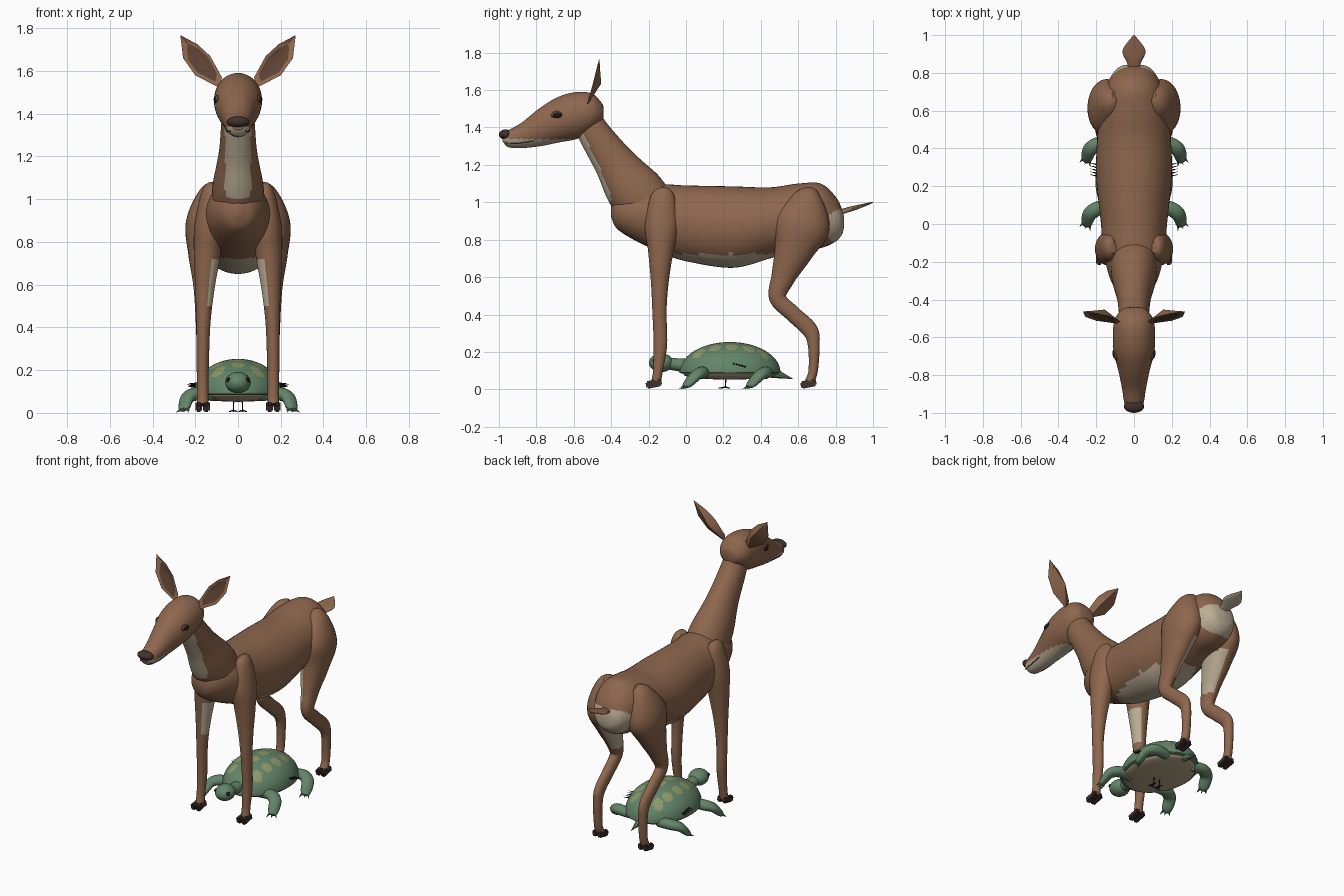
import bpy, bmesh, math
from mathutils import Vector, Matrix

if "Cube" in bpy.data.objects:
    bpy.data.objects.remove(bpy.data.objects["Cube"])


def material(name, rgb):
    m = bpy.data.materials.new(name)
    m.diffuse_color = (*rgb, 1)
    m.use_nodes = True
    m.node_tree.nodes["Principled BSDF"].inputs["Base Color"].default_value = m.diffuse_color
    return m


BROWN = material("brown_fur", (0.27, 0.135, 0.075))
CREAM = material("cream_fur", (0.50, 0.42, 0.30))
DARK = material("dark_hoof", (0.05, 0.032, 0.026))
INNER = material("inner_ear", (0.11, 0.055, 0.033))
BLACK = material("black", (0.012, 0.010, 0.010))
GREEN = material("turtle_green", (0.125, 0.235, 0.14))
PATCH = material("shell_patch", (0.27, 0.32, 0.14))
TAN = material("turtle_belly", (0.48, 0.38, 0.24))


def finish(name, bm, mats, rule=None, mirror=False):
    bmesh.ops.recalc_face_normals(bm, faces=bm.faces[:])
    bm.normal_update()
    for f in bm.faces:
        if rule:
            f.material_index = int(rule(f.calc_center_median(), f.normal))
        f.smooth = True
    me = bpy.data.meshes.new(name)
    bm.to_mesh(me)
    bm.free()
    for m in mats:
        me.materials.append(m)
    ob = bpy.data.objects.new(name, me)
    bpy.context.collection.objects.link(ob)
    if mirror:
        ob.modifiers.new("Mirror", 'MIRROR').use_mirror_merge = False
    return ob


def smooth_path(pts, steps):
    """Catmull-Rom through points of any dimension."""
    out = []
    for i in range(len(pts) - 1):
        a, b, c, d = (pts[max(i - 1, 0)], pts[i], pts[i + 1], pts[min(i + 2, len(pts) - 1)])
        for k in range(steps):
            t = k / steps
            out.append([0.5 * (2 * q + (r - p) * t + (2 * p - 5 * q + 4 * r - s) * t * t
                        + (3 * q - p - 3 * r + s) * t ** 3) for p, q, r, s in zip(a, b, c, d)])
    return out + [list(pts[-1])]


def tube(name, pts, mats, rule=None, mirror=False, ref=(1, 0, 0), axis=None, sides=32, steps=8):
    """Elliptical loft; each point is x, y, z, radius along ref, radius across it."""
    rows = smooth_path(pts, steps)
    bm = bmesh.new()
    rings = []
    for i, r in enumerate(rows):
        c = Vector(r[:3])
        t = Vector(axis) if axis else Vector(rows[min(i + 1, len(rows) - 1)][:3]) - Vector(rows[max(i - 1, 0)][:3])
        t.normalize()
        u = Vector(ref)
        u = (u - t * u.dot(t)).normalized()
        v = t.cross(u)
        ru, rv = max(r[3], 0.003), max(r[4], 0.003)
        rings.append([bm.verts.new(c + u * ru * math.cos(a) + v * rv * math.sin(a))
                      for a in (2 * math.pi * k / sides for k in range(sides))])
    for p, q in zip(rings, rings[1:]):
        for k in range(sides):
            n = (k + 1) % sides
            bm.faces.new((p[k], p[n], q[n], q[k]))
    bm.faces.new(rings[0])
    bm.faces.new(rings[-1])
    return finish(name, bm, mats, rule, mirror)


def loft_y(name, secs, mats, rule):
    """Upright sections given as y, bottom, top, half width."""
    return tube(name, [(0, y, (b + t) / 2, w, (t - b) / 2) for y, b, t, w in secs],
                mats, rule, axis=(0, 1, 0), sides=48, steps=10)


def ball(name, c, s, mats, mirror=False, rule=None, seg=24, flat_below=None):
    bm = bmesh.new()
    bmesh.ops.create_uvsphere(bm, u_segments=seg, v_segments=seg // 2, radius=1)
    for v in bm.verts:
        if flat_below is not None and v.co.z < 0:
            v.co.z *= flat_below
        v.co = Vector(c) + Vector([a * b for a, b in zip(v.co, s)])
    return finish(name, bm, mats, rule, mirror)


def spikes(name, segs, r, mat, mirror=True, tip=0.0):
    bm = bmesh.new()
    for p, q in segs:
        p, q = Vector(p), Vector(q)
        m = Matrix.Translation((p + q) / 2) @ (q - p).to_track_quat('Z', 'Y').to_matrix().to_4x4()
        bmesh.ops.create_cone(bm, cap_ends=True, segments=8, radius1=r, radius2=r * tip,
                              depth=(q - p).length, matrix=m)
    return finish(name, bm, [mat], mirror=mirror)


# Deer body with pale belly and rump
def body_rule(c, n):
    belly = c.z < 0.725 and n.z < -0.3 and -0.1 < c.y < 0.5
    rump = c.y > 0.72 and math.hypot(c.y - 0.84, c.z - 0.87) < 0.095
    return belly or rump


loft_y("deer_body", [(-0.40, 0.92, 0.98, 0.02), (-0.37, 0.86, 1.03, 0.08), (-0.28, 0.80, 1.07, 0.13),
                     (-0.13, 0.73, 1.095, 0.165), (0.0, 0.685, 1.09, 0.175), (0.25, 0.65, 1.085, 0.20),
                     (0.45, 0.70, 1.08, 0.195), (0.6, 0.74, 1.10, 0.18), (0.72, 0.755, 1.10, 0.15),
                     (0.80, 0.79, 1.03, 0.11), (0.835, 0.83, 0.96, 0.07), (0.845, 0.87, 0.92, 0.02)],
       [BROWN, CREAM], body_rule)

# Neck with pale throat
tube("deer_neck", [(0, -0.13, 0.93, 0.12, 0.12), (0, -0.265, 1.05, 0.12, 0.15), (0, -0.385, 1.215, 0.09, 0.11),
                   (0, -0.485, 1.36, 0.078, 0.088), (0, -0.53, 1.44, 0.07, 0.08)], [BROWN, CREAM],
     lambda c, n: n.y < -0.3 and abs(c.x) < 0.06 and c.z > 1.01, sides=48)

# Head, chin, nose, mouth and eyes
loft_y("deer_head", [(-0.98, 1.325, 1.355, 0.025), (-0.95, 1.295, 1.385, 0.05), (-0.88, 1.29, 1.425, 0.062),
                     (-0.78, 1.30, 1.505, 0.082), (-0.68, 1.32, 1.565, 0.107), (-0.58, 1.34, 1.59, 0.112),
                     (-0.50, 1.38, 1.58, 0.10), (-0.45, 1.43, 1.53, 0.06), (-0.44, 1.46, 1.50, 0.02)],
       [BROWN, CREAM], lambda c, n: c.z < 1.338 and c.y < -0.6)
ball("deer_nose", (0, -0.965, 1.362), (0.054, 0.035, 0.027), [DARK])
ball("deer_eyelid", (0.094, -0.683, 1.467), (0.014, 0.040, 0.022), [INNER], True)
ball("deer_eye", (0.1, -0.685, 1.466), (0.014, 0.028, 0.016), [BLACK], True)
tube("deer_mouth", [(0.037, -0.965, 1.318, 0.003, 0.003), (0.05, -0.9, 1.315, 0.003, 0.003),
                    (0.056, -0.81, 1.328, 0.003, 0.003)], [DARK], mirror=True, sides=6)

# Kite shaped ears with a dark hollow
bm = bmesh.new()
outline = [(0.075, 1.57), (0.13, 1.67), (0.19, 1.725), (0.27, 1.768), (0.257, 1.66), (0.20, 1.58), (0.085, 1.52)]


def ear_y(z):
    return -0.525 + 0.06 * (z - 1.53) / 0.235


mid = Vector((0.165, 0, 1.635))
rim = [bm.verts.new((x, ear_y(z), z)) for x, z in outline]
lip = [bm.verts.new((mid.x + (x - mid.x) * 0.74, ear_y(z) + 0.004, mid.z + (z - mid.z) * 0.74)) for x, z in outline]
hollow = bm.verts.new((mid.x, ear_y(mid.z) + 0.022, mid.z))
back = bm.verts.new((mid.x - 0.01, ear_y(mid.z) + 0.045, mid.z))
dark_faces = []
for i in range(len(rim)):
    j = (i + 1) % len(rim)
    bm.faces.new((rim[i], rim[j], lip[j], lip[i]))
    bm.faces.new((rim[j], rim[i], back))
    bm.faces.new((lip[i], lip[j], hollow)).material_index = 1
finish("deer_ear", bm, [BROWN, INNER], mirror=True)

# Tail, pale beneath
tube("deer_tail", [(0, 0.78, 0.93, 0.02, 0.014), (0, 0.85, 0.955, 0.036, 0.014),
                   (0, 0.92, 0.975, 0.06, 0.011), (0, 1.0, 1.0, 0.003, 0.003)],
     [BROWN, CREAM], lambda c, n: n.z < 0)

# Legs
tube("deer_front_leg", [(0.11, -0.125, 1.07, 0.02, 0.03), (0.125, -0.125, 1.03, 0.045, 0.065),
                        (0.135, -0.13, 0.88, 0.068, 0.09), (0.145, -0.135, 0.74, 0.062, 0.068),
                        (0.155, -0.14, 0.58, 0.045, 0.048), (0.162, -0.142, 0.42, 0.033, 0.038),
                        (0.165, -0.137, 0.24, 0.029, 0.036), (0.165, -0.15, 0.1, 0.026, 0.026),
                        (0.165, -0.16, 0.04, 0.028, 0.026)], [BROWN, CREAM],
     lambda c, n: n.x < -0.35 and 0.5 < c.z < 0.72, mirror=True)
tube("deer_hind_leg", [(0.09, 0.68, 1.06, 0.03, 0.03), (0.12, 0.655, 1.01, 0.07, 0.09),
                       (0.145, 0.62, 0.88, 0.10, 0.15), (0.155, 0.575, 0.74, 0.078, 0.105),
                       (0.16, 0.52, 0.60, 0.05, 0.065), (0.165, 0.49, 0.49, 0.036, 0.046),
                       (0.165, 0.57, 0.405, 0.032, 0.043), (0.165, 0.66, 0.32, 0.029, 0.043),
                       (0.165, 0.683, 0.24, 0.028, 0.032), (0.165, 0.68, 0.1, 0.026, 0.025),
                       (0.165, 0.66, 0.04, 0.028, 0.025)], [BROWN, CREAM],
     lambda c, n: n.x < -0.3 and 0.55 < c.z < 0.77, mirror=True)

# Cloven hooves
for name, y in (("front_hoof", -0.172), ("hind_hoof", 0.655)):
    bm = bmesh.new()
    for x in (0.148, 0.184):
        m = (Matrix.Translation((x, y, 0.03)) @ Matrix.Rotation(0.2, 4, 'X')
             @ Matrix.Diagonal((0.032, 0.085, 0.040, 1)))
        bmesh.ops.create_cube(bm, size=1, matrix=m)
    bmesh.ops.bevel(bm, geom=bm.edges[:], offset=0.008, segments=2, affect='EDGES')
    finish(name, bm, [DARK], mirror=True)

# Turtle shell with pale scutes
scutes = [(0, 0.09), (0, 0.17), (0, 0.26), (0, 0.35), (0, 0.42), (0.09, 0.07), (0.10, 0.155),
          (0.105, 0.245), (0.10, 0.335), (0.085, 0.41)]


def scute_rule(c, n):
    return c.z > 0.13 and any(math.hypot(abs(c.x) - x, c.y - y) < 0.032 for x, y in scutes)


ball("turtle_shell", (0, 0.235, 0.09), (0.205, 0.27, 0.163), [GREEN, PATCH], rule=scute_rule, seg=112, flat_below=0.1)
ball("turtle_belly", (0, 0.235, 0.08), (0.19, 0.25, 0.028), [TAN], seg=40)

# Turtle head, neck, eyes and tail
tube("turtle_neck", [(0, -0.11, 0.14, 0.035, 0.03), (0, -0.03, 0.13, 0.04, 0.035), (0, 0.06, 0.12, 0.05, 0.04)], [GREEN])
ball("turtle_head", (0, -0.132, 0.142), (0.06, 0.066, 0.05), [GREEN])
ball("turtle_eye", (0.043, -0.165, 0.155), (0.012, 0.014, 0.012), [BLACK], True)
spikes("turtle_tail", [((0, 0.46, 0.09), (0, 0.575, 0.055))], 0.03, GREEN, False)

# Turtle legs and claws
for name, dy in (("turtle_front", 0), ("turtle_hind", 0.34)):
    tube(name + "_leg", [(0.10, 0.085 + dy, 0.085, 0.03, 0.03), (0.18, 0.085 + dy, 0.09, 0.038, 0.032),
                         (0.232, 0.055 + dy, 0.075, 0.038, 0.028), (0.25, 0.01 + dy, 0.03, 0.032, 0.020),
                         (0.257, -0.01 + dy, 0.014, 0.018, 0.010)], [GREEN], mirror=True, ref=(1, 1, 0), sides=16)
    spikes(name + "_claws", [((0.235 + 0.015 * i, dy - 0.005 + 0.008 * i, 0.018),
                              (0.232 + 0.029 * i, dy - 0.038 + 0.011 * i, 0.002)) for i in range(3)], 0.009, GREEN)

# Dark feather tips at the shell sides and thin legs beneath
spikes("feather_tips", [((0.17, 0.25 + 0.014 * i, 0.137 - 0.004 * i), (0.238, 0.262 + 0.016 * i, 0.138 - 0.004 * i))
                        for i in range(5)], 0.007, BLACK)
foot = (0.022, 0.21, 0.012)
spikes("thin_legs", [((0.02, 0.215, 0.07), foot)]
       + [(foot, (0.022 + dx, 0.21 + dy, 0.006)) for dx, dy in ((-0.018, -0.03), (0, -0.035), (0.018, -0.03), (0, 0.025))],
       0.004, BLACK, tip=0.7)

# Keep hard edges crisp
bpy.ops.object.select_all(action='SELECT')
bpy.context.view_layer.objects.active = bpy.context.selected_objects[0]
bpy.ops.object.shade_smooth_by_angle(angle=math.radians(40))
